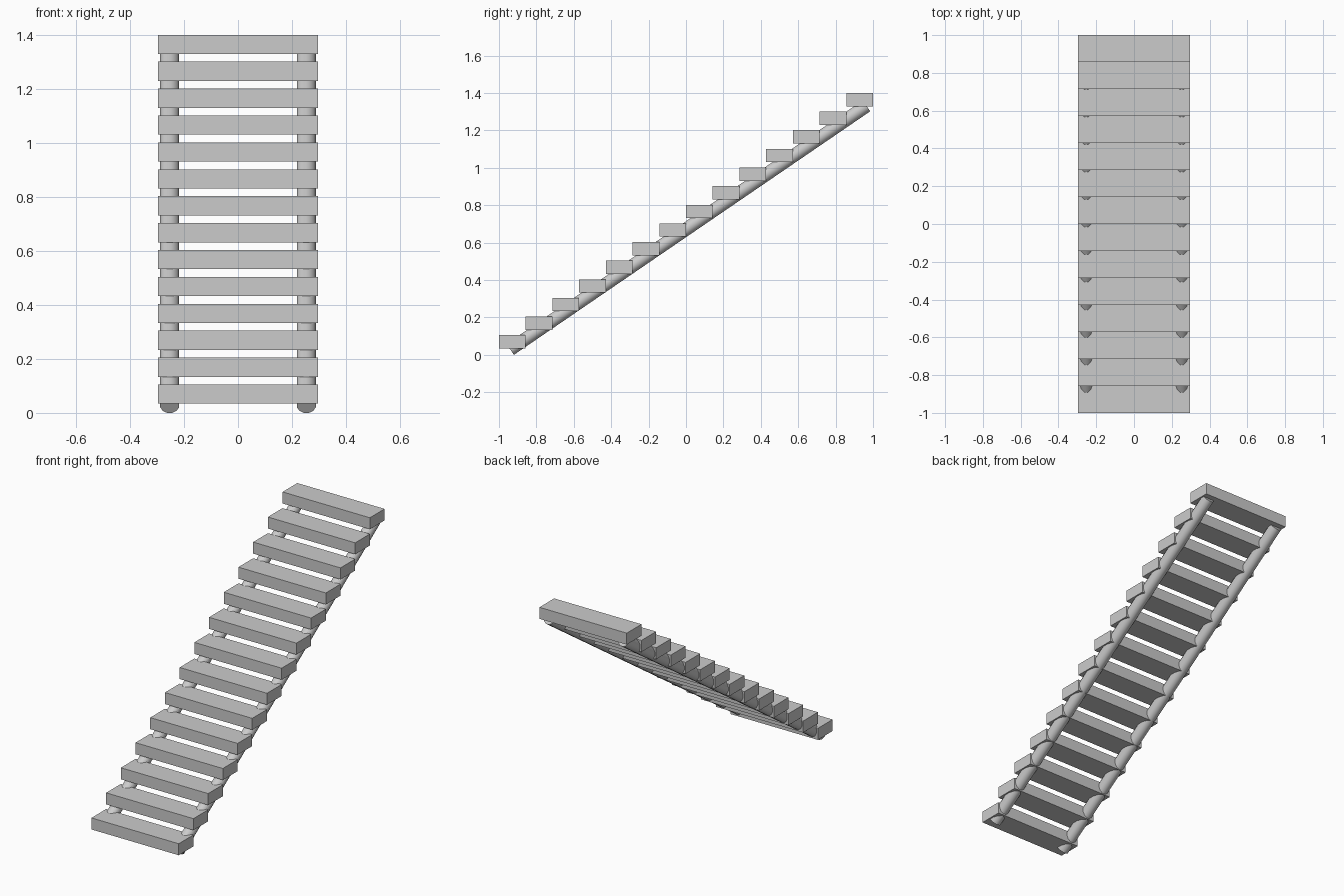
import bpy, math
from mathutils import Vector

if "Cube" in bpy.data.objects:
    bpy.data.objects.remove(bpy.data.objects["Cube"])

STEPS = 14
DEPTH = 2 / STEPS
WIDTH = 0.594
THICK = 0.071
Z_FIRST, Z_LAST = 0.0695, 1.3645   # centre heights of lowest and highest tread

# Treads
for i in range(STEPS):
    t = i / (STEPS - 1)
    z = Z_FIRST + t * (Z_LAST - Z_FIRST)
    bpy.ops.mesh.primitive_cube_add(size=1, location=(0, -1 + DEPTH * (i + 0.5), z))
    tread = bpy.context.object
    tread.name = f"tread_{i + 1}"
    tread.scale = (WIDTH, DEPTH, THICK)

# Sloping round rails under the treads, flat facet facing down
SIDES, RADIUS = 12, 0.0365
low, high = Vector((0, -0.940, 0.029)), Vector((0, 0.965, 1.331))
run = high - low
tilt = math.atan2(run.y, run.z)
for name, x in (("left_rail", -0.253), ("right_rail", 0.253)):
    bpy.ops.mesh.primitive_cylinder_add(vertices=SIDES, radius=RADIUS, depth=run.length)
    rail = bpy.context.object
    rail.name = name
    # half-facet twist first, then lean the axis toward +y
    rail.rotation_mode = 'QUATERNION'
    mid = (low + high) / 2
    rail.location = (x, mid.y, mid.z)
    from mathutils import Quaternion
    rail.rotation_quaternion = (Quaternion((1, 0, 0), -tilt)
                                @ Quaternion((0, 0, 1), math.pi / SIDES))
    bpy.ops.object.shade_smooth_by_angle(angle=math.radians(35))
